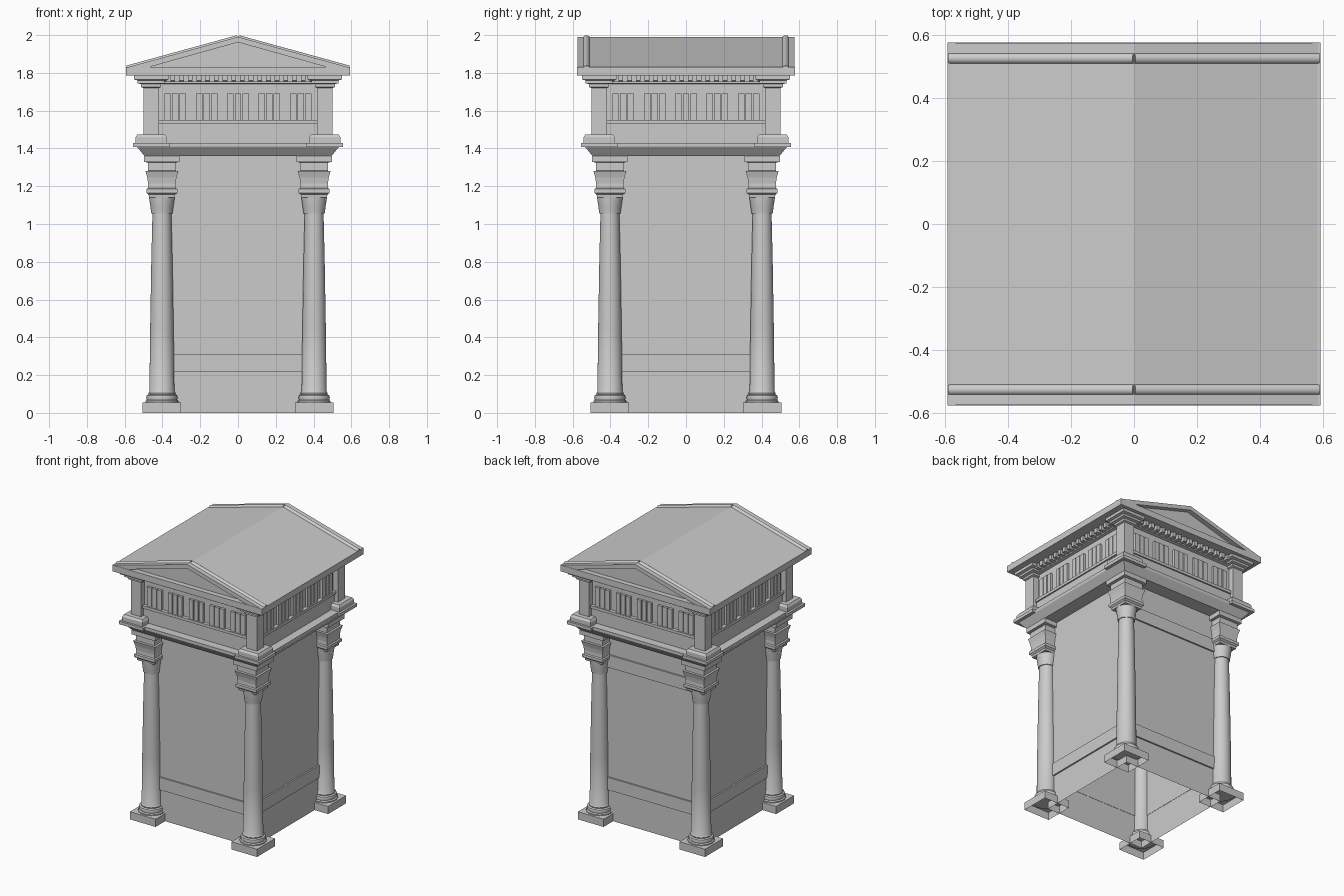
import bpy, bmesh, math
from mathutils import Matrix, Vector

if "Cube" in bpy.data.objects:
    bpy.data.objects.remove(bpy.data.objects["Cube"])


def finish(name, bm, smooth=False):
    bmesh.ops.recalc_face_normals(bm, faces=bm.faces[:])
    me = bpy.data.meshes.new(name)
    bm.to_mesh(me)
    bm.free()
    ob = bpy.data.objects.new(name, me)
    bpy.context.collection.objects.link(ob)
    if smooth:
        bpy.ops.object.select_all(action='DESELECT')
        ob.select_set(True)
        bpy.context.view_layer.objects.active = ob
        bpy.ops.object.shade_smooth_by_angle(angle=math.radians(35))
    return ob


def add_box(bm, x0, x1, y0, y1, z0, z1):
    m = Matrix.Translation(((x0 + x1) / 2, (y0 + y1) / 2, (z0 + z1) / 2))
    m = m @ Matrix.Diagonal((x1 - x0, y1 - y0, z1 - z0, 1))
    return bmesh.ops.create_cube(bm, size=1, matrix=m)['verts']


def add_lathe(bm, profile, n, cx=0, cy=0, cap_bottom=True):
    # n == 4 gives a square stack whose profile values are half widths
    k, off = (math.sqrt(2), math.pi / 4) if n == 4 else (1, 0)
    rings = []
    for r, z in profile:
        rings.append([bm.verts.new((cx + r * k * math.cos(off + 2 * math.pi * i / n),
                                    cy + r * k * math.sin(off + 2 * math.pi * i / n), z))
                      for i in range(n)])
    for a, b in zip(rings, rings[1:]):
        for i in range(n):
            j = (i + 1) % n
            bm.faces.new((a[i], a[j], b[j], b[i]))
    bm.faces.new(rings[-1])
    if cap_bottom:
        bm.faces.new(rings[0])


def add_prism(bm, pts, y0, y1):
    face = bm.faces.new([bm.verts.new((x, y0, z)) for x, z in pts])
    ext = bmesh.ops.extrude_face_region(bm, geom=[face], use_keep_orig=True)['geom']
    bmesh.ops.translate(bm, vec=(0, y1 - y0, 0),
                        verts=[v for v in ext if isinstance(v, bmesh.types.BMVert)])


def four_sides(name, boxes):
    # boxes are described on the front and repeated on all four sides
    bm = bmesh.new()
    for s in range(4):
        rot = Matrix.Rotation(s * math.pi / 2, 3, 'Z')
        for b in boxes:
            bmesh.ops.rotate(bm, cent=(0, 0, 0), matrix=rot, verts=add_box(bm, *b))
    return finish(name, bm)


C = 0.403  # column axis
corners = [(sx, sy) for sx in (-1, 1) for sy in (-1, 1)]

# Chamber walls, open underneath
bm = bmesh.new()
add_lathe(bm, [(0.397, 0), (0.397, 1.37)], 4, cap_bottom=False)
finish("chamber_walls", bm)

# Raised wall bands: all around low down, plus a high one at the back
four_sides("lower_wall_band", [(-0.40, 0.40, -0.408, -0.395, 0.22, 0.31)])
bm = bmesh.new()
add_box(bm, -0.40, 0.40, 0.395, 0.408, 1.10, 1.19)
finish("back_upper_band", bm)

# Corner columns
for i, (sx, sy) in enumerate(corners):
    x, y = sx * C, sy * C
    bm = bmesh.new()
    add_lathe(bm, [(0.102, 0), (0.102, 0.055)], 4, x, y, cap_bottom=False)
    finish(f"column_plinth_{i}", bm)

    bm = bmesh.new()
    add_lathe(bm, [(0.088, 0.05), (0.088, 0.062), (0.08, 0.068), (0.083, 0.08),
                   (0.08, 0.093), (0.07, 0.098), (0.072, 0.105), (0.066, 0.115),
                   (0.062, 0.45), (0.056, 0.80), (0.05, 1.055), (0.056, 1.055),
                   (0.062, 1.10), (0.068, 1.14), (0.068, 1.165)], 32, x, y)
    finish(f"column_shaft_{i}", bm, True)

    bm = bmesh.new()
    add_lathe(bm, [(0.068, 1.14), (0.070, 1.155), (0.082, 1.165), (0.082, 1.185),
                   (0.074, 1.19), (0.073, 1.215), (0.077, 1.245), (0.087, 1.28),
                   (0.074, 1.282), (0.074, 1.326), (0.094, 1.328), (0.094, 1.36)], 4, x, y)
    finish(f"column_capital_{i}", bm)

# Architrave with sloping sides, and the ledge above it
bm = bmesh.new()
add_lathe(bm, [(0.495, 1.36), (0.532, 1.405), (0.535, 1.41), (0.535, 1.43)], 4)
finish("architrave", bm)

# Corner piers with projecting ledge, base and capital
for i, (sx, sy) in enumerate(corners):
    bm = bmesh.new()
    x, y = sx * 0.46, sy * 0.46
    add_lathe(bm, [(0.097, 1.408), (0.097, 1.43)], 4, x, y)
    add_lathe(bm, [(0.082, 1.43), (0.082, 1.46), (0.072, 1.475), (0.041, 1.475),
                   (0.041, 1.72), (0.053, 1.725), (0.053, 1.74), (0.072, 1.745),
                   (0.072, 1.76), (0.091, 1.765), (0.091, 1.79)], 4, x, y)
    finish(f"corner_pier_{i}", bm)

# Upper storey
bm = bmesh.new()
add_lathe(bm, [(0.46, 1.42), (0.46, 1.74), (0.48, 1.745), (0.48, 1.755),
               (0.49, 1.76), (0.49, 1.79)], 4)
finish("upper_storey", bm)
four_sides("frieze_lower_band", [(-0.42, 0.42, -0.475, -0.45, 1.43, 1.53),
                                 (-0.42, 0.42, -0.485, -0.45, 1.53, 1.55)])
# Triple bars of the frieze
four_sides("frieze_bars", [(g * 0.166 + b * 0.04 - 0.017, g * 0.166 + b * 0.04 + 0.017,
                            -0.477, -0.455, 1.545, 1.69)
                           for g in range(-2, 3) for b in (-1, 0, 1)])
# Dentil row
four_sides("dentils", [(d * 0.046 - 0.013, d * 0.046 + 0.013, -0.52, -0.47, 1.752, 1.79)
                       for d in range(-8, 9)])

# Roof: eaves slab, main gable, framed pediments and round ribs
bm = bmesh.new()
add_box(bm, -0.594, 0.594, -0.577, 0.577, 1.785, 1.83)
finish("eaves_slab", bm)
bm = bmesh.new()
add_prism(bm, [(-0.59, 1.828), (0, 1.99), (0.59, 1.828)], -0.54, 0.54)
finish("gable_roof", bm)
for side, name in ((-1, "front"), (1, "back")):
    bm = bmesh.new()
    add_prism(bm, [(-0.592, 1.828), (0, 1.991), (0.592, 1.828),
                   (0.48, 1.828), (0, 1.962), (-0.48, 1.828)], side * 0.535, side * 0.575)
    finish(f"{name}_pediment_frame", bm)
    bm = bmesh.new()
    for sx in (-1, 1):
        a, b = Vector((sx * 0.587, side * 0.527, 1.821)), Vector((0, side * 0.527, 1.982))
        m = Matrix.Translation((a + b) / 2) @ (b - a).to_track_quat('Z', 'Y').to_matrix().to_4x4()
        bmesh.ops.create_cone(bm, cap_ends=True, segments=20, radius1=0.018, radius2=0.018,
                              depth=(b - a).length, matrix=m)
    finish(f"{name}_roof_rib", bm, True)
